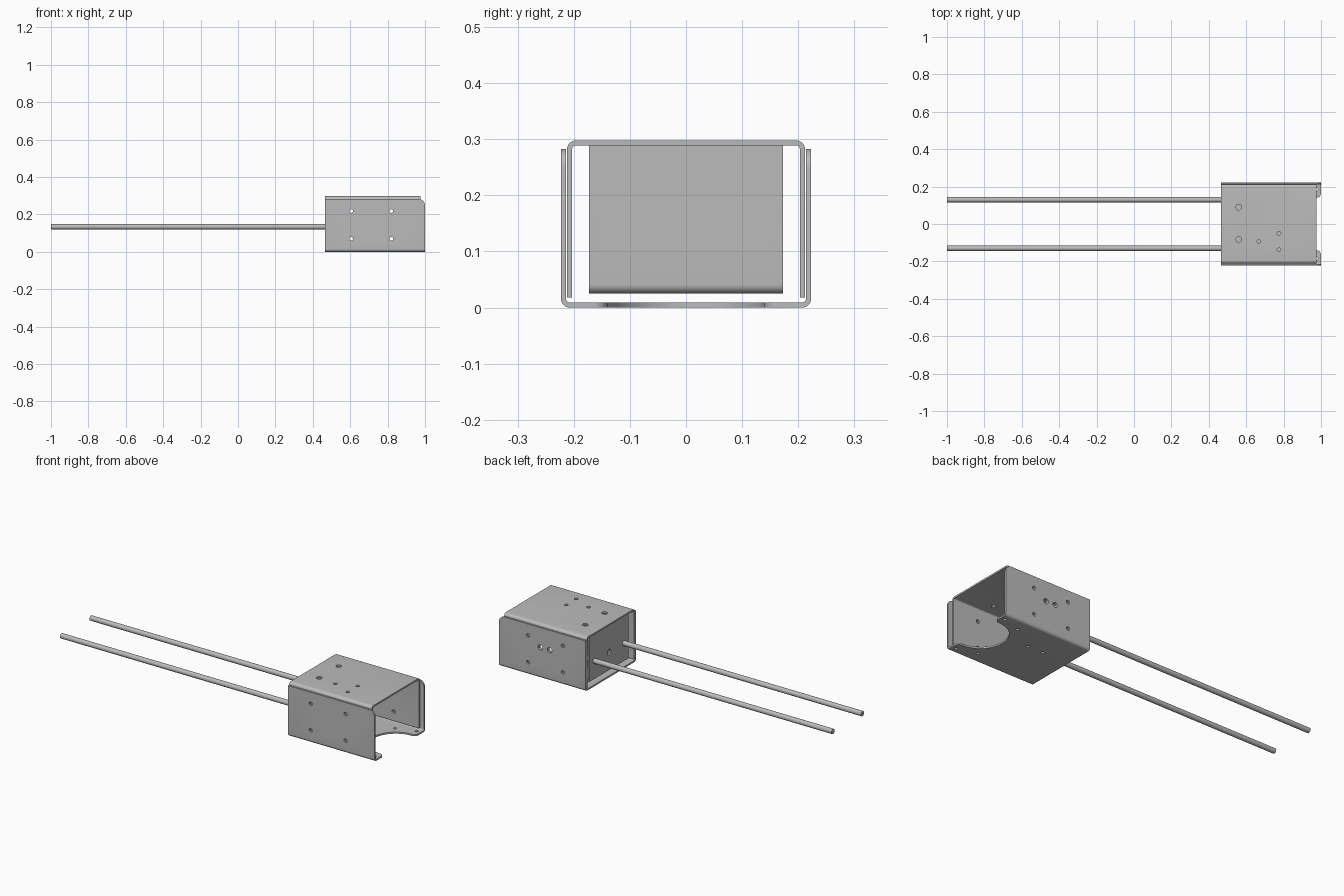
import bpy, bmesh
from math import sin, cos, pi

cube = bpy.data.objects.get("Cube")
if cube:
    bpy.data.objects.remove(cube, do_unlink=True)

steel = bpy.data.materials.new("brushed_grey_steel")
steel.use_nodes = True
GREY = (0.5, 0.5, 0.5, 1)
steel.diffuse_color = GREY
steel.node_tree.nodes["Principled BSDF"].inputs["Base Color"].default_value = GREY

BACK, LID_END, TRAY_END = 0.465, 0.975, 1.0
THICK, BEND = 0.009, 0.016
ROD_Y, ROD_Z, ROD_R = 0.13, 0.134, 0.014


def arc(cx, cy, r, start, end, steps=8):
    angles = [(start + (end - start) * i / steps) * pi / 180 for i in range(steps + 1)]
    return [(cx + r * cos(a), cy + r * sin(a)) for a in angles]


def circle(cx, cy, r):
    return arc(cx, cy, r, 0, 360, 24)[:-1]


def prism(bm, outline, axis, lo, hi):
    """Extrude a flat outline along one axis."""
    place = {"x": lambda a, b, d: (d, a, b),
             "y": lambda a, b, d: (a, d, b),
             "z": lambda a, b, d: (a, b, d)}[axis]
    low, high = [[bm.verts.new(place(a, b, d)) for a, b in outline] for d in (lo, hi)]
    faces = [bm.faces.new(low), bm.faces.new(high)]
    for i in range(len(low)):
        j = (i + 1) % len(low)
        faces.append(bm.faces.new((low[i], low[j], high[j], high[i])))
    bmesh.ops.recalc_face_normals(bm, faces=faces)


def make(name, prisms):
    bm = bmesh.new()
    for p in prisms:
        prism(bm, *p)
    mesh = bpy.data.meshes.new(name)
    bm.to_mesh(mesh)
    bm.free()
    mesh.materials.append(steel)
    ob = bpy.data.objects.new(name, mesh)
    bpy.context.collection.objects.link(ob)
    return ob


def cut(ob, prisms):
    """Subtract all prisms, then bake the result."""
    cutter = make("cutter", prisms)
    cutter.hide_render = True
    mod = ob.modifiers.new("holes", "BOOLEAN")
    mod.operation, mod.solver, mod.object = "DIFFERENCE", "EXACT", cutter
    graph = bpy.context.evaluated_depsgraph_get()
    mesh = bpy.data.meshes.new_from_object(ob.evaluated_get(graph))
    ob.modifiers.clear()
    ob.data = mesh
    bpy.data.objects.remove(cutter, do_unlink=True)


def finish(ob):
    bpy.ops.object.select_all(action="DESELECT")
    ob.select_set(True)
    bpy.context.view_layer.objects.active = ob
    bpy.ops.object.shade_smooth_by_angle(angle=pi / 6)


def channel(half, base, tip):
    """Closed outline of a folded U sheet."""
    s = 1 if tip > base else -1
    inner = BEND - THICK
    c, zc = half - BEND, base + s * BEND
    outer = [(half, tip)] + arc(c, zc, BEND, 0, -90 * s)
    inside = [(half - THICK, tip)] + arc(c, zc, inner, 0, -90 * s)
    mirror = lambda pts: [(-y, z) for y, z in pts]
    return outer + mirror(outer)[::-1] + mirror(inside) + inside[::-1]


# Holes shared by both sheets: four through the sides, a pair on the rear side
side_holes = [(circle(x, z, 0.01), "y", -0.4, 0.4) for x in (0.605, 0.82) for z in (0.07, 0.218)]
side_holes += [(circle(x, 0.172, 0.014), "y", 0.15, 0.4) for x in (0.687, 0.744)]

# Lower tray with rounded front corners and a curved notch
tray = make("lower_tray", [(channel(0.223, 0, 0.283), "x", BACK, TRAY_END)])
fillet = arc(0.975, 0.165, 0.025, 0, -90)
half_notch = [(1.1, 0.165)] + fillet
notch = half_notch + arc(0.975, 0, 0.14, 90, 270, 32)[1:-1]
notch += [(x, -y) for x, y in half_notch[::-1]]
corner = arc(0.965, 0.248, 0.035, 0, 90) + [(0.965, 0.4), (1.1, 0.4), (1.1, 0.248)]
tray_holes = [(x, s * y) for x, y in ((0.975, 0.185), (0.865, 0.15)) for s in (-1, 1)]
tray_holes += [(0.72, 0.055), (0.625, 0.055)]
cut(tray, side_holes + [(circle(x, y, 0.008), "z", -0.1, 0.03) for x, y in tray_holes])
cut(tray, [(notch, "z", -0.1, 0.03)])
cut(tray, [(corner, "y", -0.4, 0.4)])

# Upper lid folded down inside the tray
lid = make("upper_lid", [(channel(0.212, 0.298, 0.018), "x", BACK, LID_END)])
lid_holes = [(0.56, 0.09, 0.015), (0.56, -0.082, 0.015),
             (0.667, -0.093, 0.01), (0.775, -0.05, 0.01), (0.775, -0.138, 0.01)]
cut(lid, side_holes + [(circle(x, y, r), "z", 0.25, 0.4) for x, y, r in lid_holes])

# Folded bracket that carries the rods
rear, front, low, top = 0.475, 0.585, 0.025, 0.289
inner = BEND - THICK
outline = [(rear, top)] + arc(rear + BEND, low + BEND, BEND, 180, 270)
outline += arc(front - BEND, low + BEND, BEND, 270, 360) + [(front, top), (front - THICK, top)]
outline += arc(front - BEND, low + BEND, inner, 360, 270)
outline += arc(rear + BEND, low + BEND, inner, 270, 180) + [(rear + THICK, top)]
bracket = make("rod_bracket", [(outline, "y", -0.173, 0.173)])
bracket_holes = [(circle(0, ROD_Z, 0.015), "x", 0.4, 0.53)]
bracket_holes += [(circle(s * ROD_Y, ROD_Z, ROD_R), "x", 0.4, 0.7) for s in (-1, 1)]
cut(bracket, bracket_holes)

# Two long rods
rods = [make(name, [(circle(y, ROD_Z, ROD_R), "x", -1, front)])
        for name, y in (("front_rod", -ROD_Y), ("rear_rod", ROD_Y))]

for part in [tray, lid, bracket] + rods:
    finish(part)
